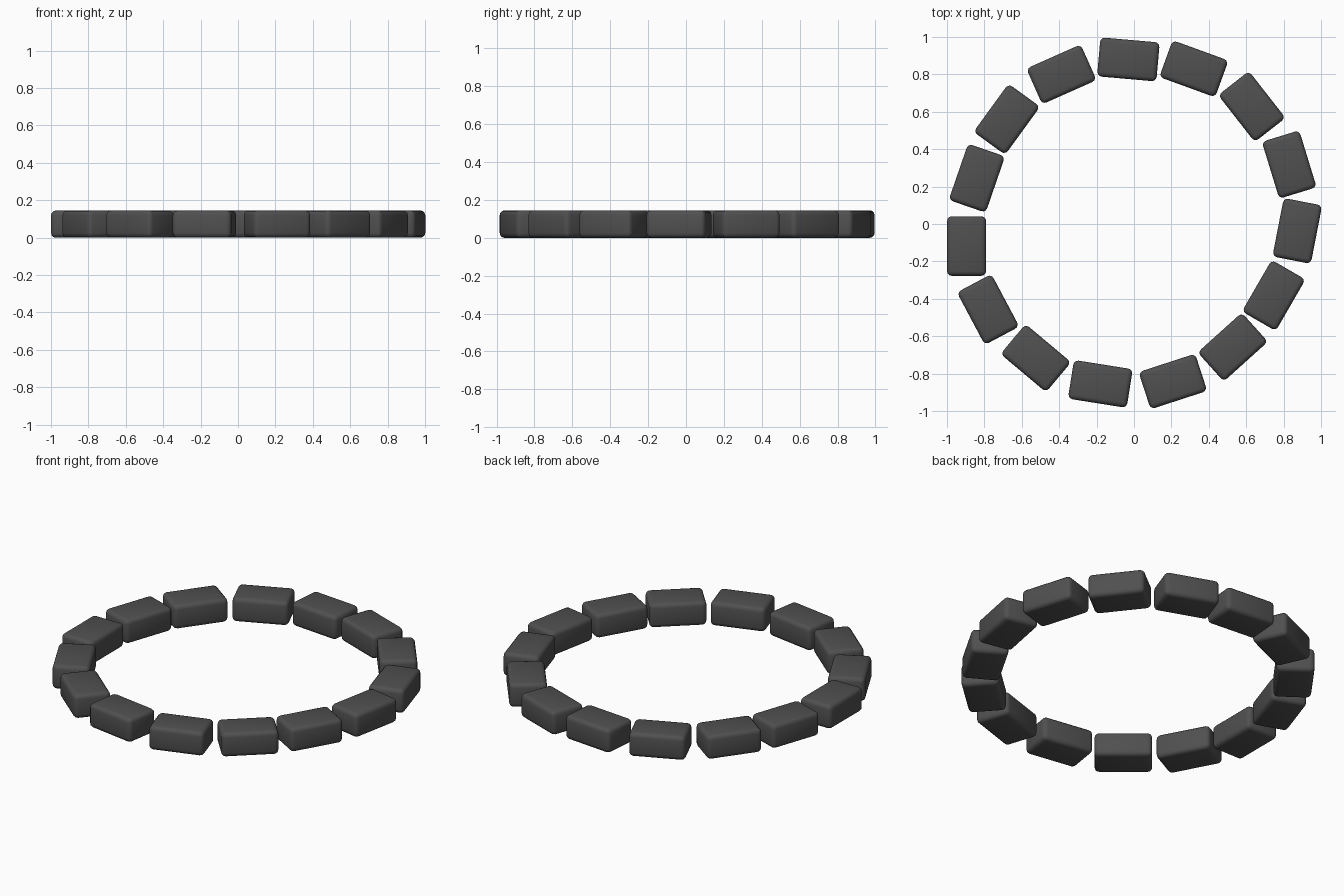
import bpy, math

if "Cube" in bpy.data.objects:
    bpy.data.objects.remove(bpy.data.objects["Cube"])

# One dark stone colour
mat = bpy.data.materials.new("dark stone grey")
mat.diffuse_color = (0.08, 0.08, 0.08, 1)
mat.use_nodes = True
mat.node_tree.nodes["Principled BSDF"].inputs["Base Color"].default_value = mat.diffuse_color

LENGTH, DEPTH, HEIGHT = 0.318, 0.209, 0.145

# Stones of the ring: x, y, turn in degrees
STONES = [
    (-0.03, 0.88, -5), (0.32, 0.83, -20), (0.63, 0.628, -52),
    (0.83, 0.318, -73), (0.873, -0.037, 79), (0.747, -0.382, 60),
    (0.528, -0.658, 42), (0.208, -0.842, 18), (-0.18, -0.855, -9),
    (-0.525, -0.717, -40), (-0.78, -0.457, -62), (-0.895, -0.118, 90),
    (-0.84, 0.245, 71), (-0.68, 0.56, 54), (-0.388, 0.80, 24),
]


def stone(i, x, y, turn):
    bpy.ops.mesh.primitive_cube_add(size=1, location=(x, y, HEIGHT / 2),
                                    rotation=(0, 0, math.radians(turn)))
    ob = bpy.context.object
    ob.name = f"ring_stone_{i + 1:02d}"
    ob.scale = (LENGTH, DEPTH, HEIGHT)
    bpy.ops.object.transform_apply(location=False, rotation=False, scale=True)
    ob.data.materials.append(mat)
    # Rounded edges
    bev = ob.modifiers.new("rounded edges", 'BEVEL')
    bev.width = 0.025
    bev.segments = 3
    bpy.ops.object.modifier_apply(modifier=bev.name)
    bpy.ops.object.shade_smooth_by_angle(angle=math.radians(35))


for i, (x, y, turn) in enumerate(STONES):
    stone(i, x, y, turn)
